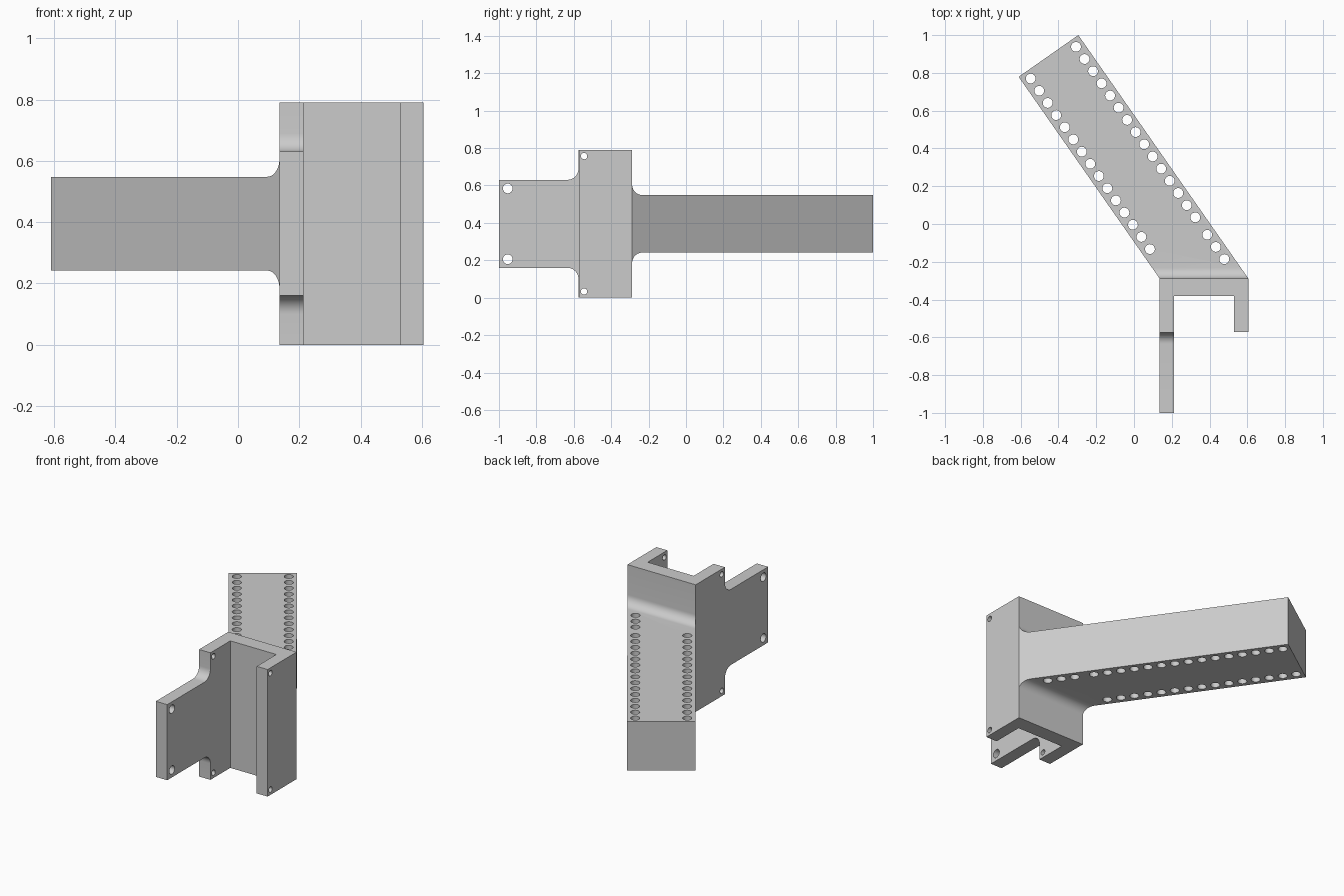
import bpy, bmesh, math
from mathutils import Vector, Matrix

cube = bpy.data.objects.get("Cube")
if cube:
    bpy.data.objects.remove(cube)

grey = bpy.data.materials.new("plain_grey")
grey.use_nodes = True
colour = (0.6, 0.6, 0.6, 1)
grey.diffuse_color = colour
grey.node_tree.nodes["Principled BSDF"].inputs["Base Color"].default_value = colour

HEIGHT, MID = 0.79, 0.395
X0, X1 = 0.135, 0.605
BACK = -0.288


def make_object(name, bm):
    bmesh.ops.recalc_face_normals(bm, faces=bm.faces)
    mesh = bpy.data.meshes.new(name)
    bm.to_mesh(mesh)
    bm.free()
    mesh.materials.append(grey)
    obj = bpy.data.objects.new(name, mesh)
    bpy.context.collection.objects.link(obj)
    return obj


def loft(name, ring_a, ring_b):
    """Closed solid between two matching outlines."""
    bm = bmesh.new()
    a = [bm.verts.new(p) for p in ring_a]
    b = [bm.verts.new(p) for p in ring_b]
    bm.faces.new(a)
    bm.faces.new(b[::-1])
    for i in range(len(a)):
        j = (i + 1) % len(a)
        bm.faces.new((a[i], a[j], b[j], b[i]))
    return make_object(name, bm)


def arc(cy, cz, r, start, end, steps=10):
    """Points of an arc in the y-z plane, angles in degrees."""
    angles = [math.radians(start + (end - start) * i / steps) for i in range(steps + 1)]
    return [(cy + r * math.cos(t), cz + r * math.sin(t)) for t in angles]


def mirrored(upper):
    """Close an upper outline with its reflection about mid height."""
    return upper + [(y, 2 * MID - z) for y, z in reversed(upper)]


def combine(target, tool, operation):
    mod = target.modifiers.new(operation.lower(), "BOOLEAN")
    mod.operation, mod.solver, mod.object = operation, "EXACT", tool
    bpy.context.view_layer.objects.active = target
    bpy.ops.object.modifier_apply(modifier=mod.name)
    bpy.data.objects.remove(tool)


# U-shaped clamp seen from above, with one long cheek
plan = [(X0, BACK), (X0, -1), (0.213, -1), (0.213, -0.38),
        (0.53, -0.38), (0.53, -0.573), (X1, -0.573), (X1, BACK)]
bracket = loft("bracket", [(x, y, 0) for x, y in plan], [(x, y, HEIGHT) for x, y in plan])

# Stepped side outline of the long cheek with rounded inner corners
r = 0.06
outline = mirrored([(-1.1, 0.63)] + arc(-0.575 - r, 0.63 + r, r, -90, 0)
                   + [(-0.575, HEIGHT + 0.1), (0, HEIGHT + 0.1)])
side = loft("cheek_outline", [(0, y, z) for y, z in outline], [(1, y, z) for y, z in outline])
combine(bracket, side, "INTERSECT")

# Slanted arm, flared where it meets the clamp
slant = Vector((-0.9, 1.288))
r, top = 0.057, 0.548


def arm_ring(x, end_y):
    upper = arc(BACK + r, top + r, r, 180, 270) + [(end_y, top)]
    return [(x + (y - BACK) * slant.x / slant.y, y, z) for y, z in mirrored(upper)]


arm = loft("slanted_arm", arm_ring(X0, 0.779), arm_ring(X1, 1.0))
combine(bracket, arm, "UNION")

# Round holes
holes = bmesh.new()


def hole(centre, radius, depth, axis):
    turn = Matrix.Rotation(math.pi / 2, 4, "Y") if axis == "X" else Matrix()
    bmesh.ops.create_cone(holes, cap_ends=True, segments=24, radius1=radius, radius2=radius,
                          depth=depth, matrix=Matrix.Translation(centre) @ turn)


# Two rows down the arm; the outer row has a gap before its last three
step = Vector((0.0451, -0.0645))
for i in range(15):
    for start in ((-0.547, 0.77), (-0.307, 0.938)):
        p = Vector(start) + step * i
        hole((p.x, p.y, MID), 0.026, 1, "Z")
for i in range(3):
    p = Vector((0.388, -0.057)) + step * i
    hole((p.x, p.y, MID), 0.026, 1, "Z")

# Bolt holes through the cheeks
for s in (-1, 1):
    hole((0.37, -0.545, MID + s * 0.362), 0.017, 0.8, "X")
    hole((0.17, -0.953, MID + s * 0.189), 0.026, 0.4, "X")
combine(bracket, make_object("hole_cutters", holes), "DIFFERENCE")

bpy.ops.object.select_all(action="DESELECT")
bracket.select_set(True)
bpy.context.view_layer.objects.active = bracket
bpy.ops.object.shade_smooth_by_angle(angle=math.radians(30))
